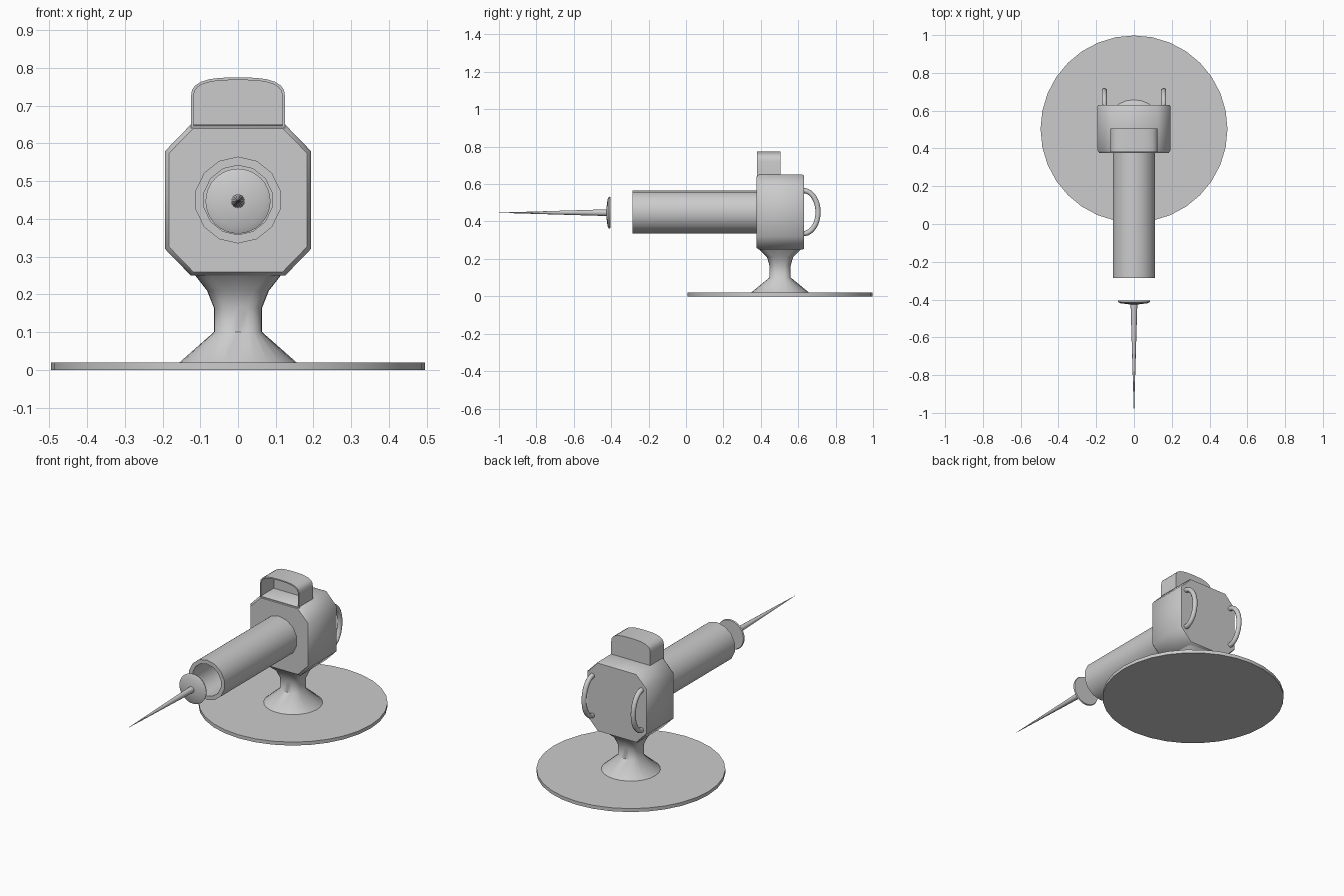
import bpy, bmesh
from math import sin, cos, pi, radians, copysign

if "Cube" in bpy.data.objects:
    bpy.data.objects.remove(bpy.data.objects["Cube"], do_unlink=True)

grey = bpy.data.materials.new("plain grey")
grey.use_nodes = True
COLOUR = (0.6, 0.6, 0.6, 1)
grey.diffuse_color = COLOUR
grey.node_tree.nodes["Principled BSDF"].inputs["Base Color"].default_value = COLOUR

MID = 0.503      # depth of the stand's axis
AXIS = 0.45      # height of the barrel's axis


def finish(name, bm, angle=50):
    bmesh.ops.remove_doubles(bm, verts=bm.verts, dist=1e-5)
    bmesh.ops.recalc_face_normals(bm, faces=bm.faces)
    mesh = bpy.data.meshes.new(name)
    bm.to_mesh(mesh)
    bm.free()
    mesh.materials.append(grey)
    obj = bpy.data.objects.new(name, mesh)
    bpy.context.collection.objects.link(obj)
    bpy.ops.object.select_all(action='DESELECT')
    obj.select_set(True)
    bpy.context.view_layer.objects.active = obj
    bpy.ops.object.shade_smooth_by_angle(angle=radians(angle))
    return obj


def loft(name, rings, closed=False, angle=50):
    """Skin a list of equal-length point rings; cap the ends or join them."""
    bm = bmesh.new()
    loops = [[bm.verts.new(p) for p in ring] for ring in rings]
    pairs = list(zip(loops, loops[1:]))
    if closed:
        pairs.append((loops[-1], loops[0]))
    else:
        bm.faces.new(loops[0])
        bm.faces.new(loops[-1])
    for a, b in pairs:
        for i in range(len(a)):
            j = (i + 1) % len(a)
            bm.faces.new((a[i], a[j], b[j], b[i]))
    return finish(name, bm, angle)


def oval(hx, hy, z, power=2, n=24):
    """Horizontal ring; a higher power makes it squarer."""
    pts = []
    for i in range(n):
        c, s = cos(2 * pi * i / n), sin(2 * pi * i / n)
        pts.append((copysign(abs(c) ** (2 / power), c) * hx,
                    MID + copysign(abs(s) ** (2 / power), s) * hy, z))
    return pts


def upright(r, y, n, z=AXIS):
    """Ring facing the front, with a corner at the top."""
    return [(r * sin(2 * pi * i / n), y, z + r * cos(2 * pi * i / n)) for i in range(n)]


# Base disc
loft("base_disc", [oval(0.495, 0.495, 0, n=32), oval(0.495, 0.495, 0.02, n=32)])

# Pedestal, round at the foot and square under the body
loft("pedestal", [oval(0.157, 0.157, 0.018), oval(0.064, 0.057, 0.1, 3),
                  oval(0.064, 0.057, 0.165, 3), oval(0.082, 0.07, 0.21, 4),
                  oval(0.118, 0.118, 0.256, 8)])

# Body: octagonal block with eased front and back edges
half = [(0.125, 0.65), (0.193, 0.58), (0.193, 0.32), (0.125, 0.25)]
outline = half + [(-x, z) for x, z in reversed(half)]


def section(y, scale):
    return [(x * scale, y, AXIS + (z - AXIS) * scale) for x, z in outline]


loft("body", [section(0.376, 0.95), section(0.39, 1), section(0.622, 1), section(0.63, 0.98)])

# Sight box: arched shell, open at the front
def arch(y, inset):
    w, top, low = 0.125 - inset, 0.775 - inset, 0.64 + inset
    pts = [(w, y, low), (w, y, 0.72)]
    for i in range(1, 12):
        a = pi * i / 12
        pts.append((w * copysign(abs(cos(a)) ** 0.7, cos(a)), y,
                    0.72 + (top - 0.72) * sin(a) ** 0.7))
    return pts + [(-w, y, 0.72), (-w, y, low)]


loft("sight_box", [arch(0.505, 0), arch(0.38, 0), arch(0.38, 0.007), arch(0.495, 0.007)], angle=40)

# Barrel: hollow tube
loft("barrel", [upright(0.115, 0.39, 14), upright(0.115, -0.285, 14),
                upright(0.092, -0.285, 14), upright(0.092, 0.36, 14)], angle=40)

# Dart: thin domed plate and long spike
loft("dart_plate", [upright(0.083, -0.405, 32, 0.447), upright(0.086, -0.412, 32, 0.447),
                    upright(0.07, -0.42, 32, 0.447), upright(0.018, -0.426, 32, 0.447)])
loft("dart_spike", [upright(0.018, -0.42, 16, 0.447), upright(0.0006, -1.0, 16, 0.447)])

# Rear handles: bowed bars with ends in the body
for side, name in ((1, "left_handle"), (-1, "right_handle")):
    rings = []
    for i in range(21):
        a = pi * (i / 20 - 0.5) * 1.15
        out, up = cos(a), sin(a)
        rings.append([(side * 0.157 + 0.014 * sin(t),
                       0.628 + out * (0.078 + 0.014 * cos(t)),
                       AXIS + up * (0.115 + 0.014 * cos(t)))
                      for t in (2 * pi * k / 10 for k in range(10))])
    loft(name, rings)
